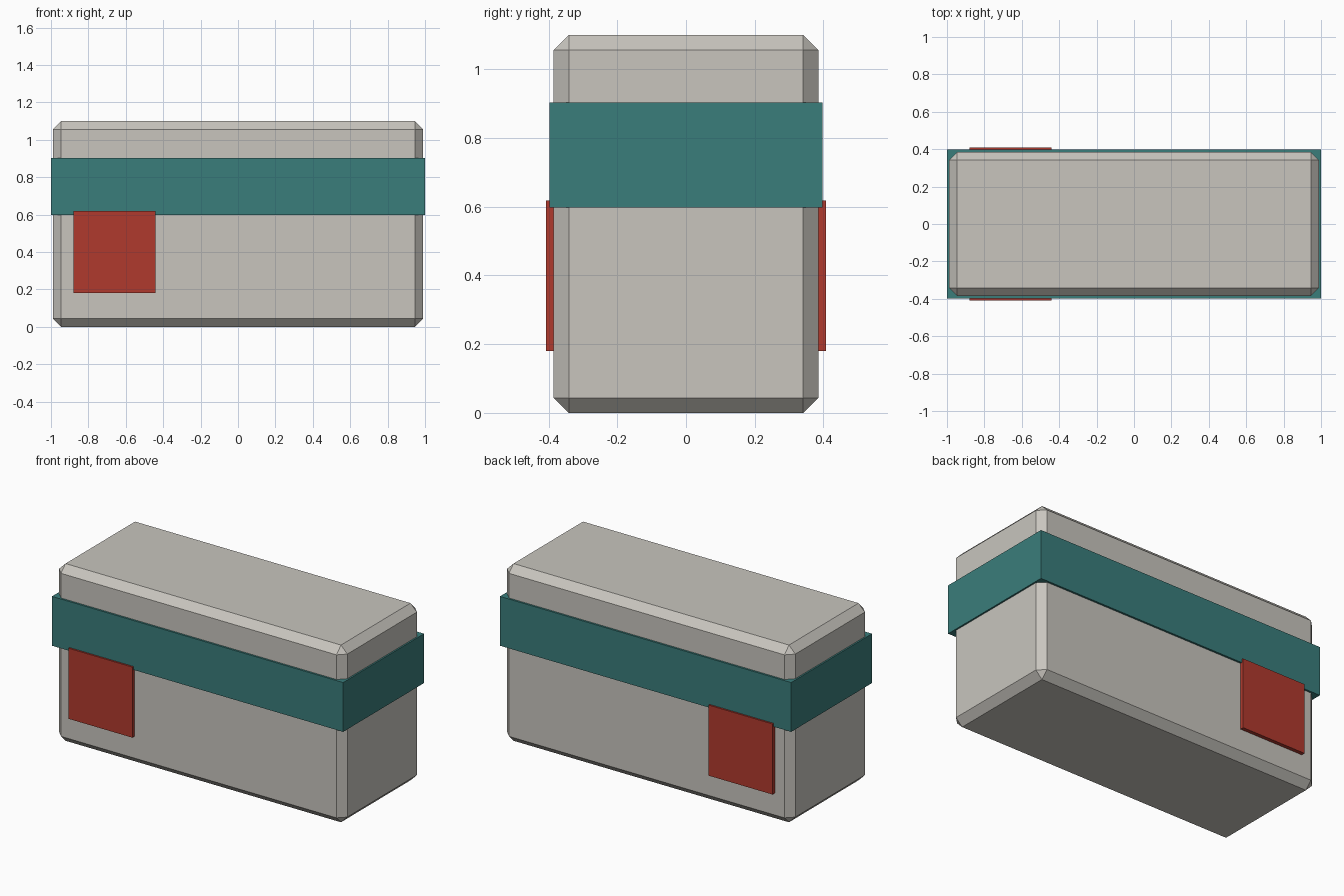
import bpy

old = bpy.data.objects.get("Cube")
if old:
    bpy.data.objects.remove(old, do_unlink=True)


def material(name, rgb):
    mat = bpy.data.materials.new(name)
    mat.use_nodes = True
    mat.diffuse_color = (*rgb, 1)
    bsdf = next(n for n in mat.node_tree.nodes if n.type == "BSDF_PRINCIPLED")
    bsdf.inputs["Base Color"].default_value = (*rgb, 1)
    return mat


def box(name, low, high, mat, bevel=0):
    """Box between two corners, with optional flat chamfers."""
    centre = [(a + b) / 2 for a, b in zip(low, high)]
    bpy.ops.mesh.primitive_cube_add(size=1, location=centre)
    obj = bpy.context.object
    obj.name = name
    obj.scale = [b - a for a, b in zip(low, high)]
    bpy.ops.object.transform_apply(location=False, rotation=False, scale=True)
    obj.data.materials.append(mat)
    if bevel:
        mod = obj.modifiers.new("Chamfer", "BEVEL")
        mod.width = bevel
        mod.segments = 1
    return obj


beige = material("warm grey", (0.578, 0.558, 0.515))
teal = material("teal", (0.042, 0.205, 0.198))
red = material("brick red", (0.434, 0.042, 0.027))

# Chamfered body
box("body", (-0.99, -0.385, 0), (0.99, 0.385, 1.1), beige, bevel=0.044)

# Band wrapped around the upper body
box("band", (-1, -0.397, 0.597), (1, 0.397, 0.903), teal)

# Square plates on the front and back
for name, side in (("front_plate", -1), ("back_plate", 1)):
    inner, outer = sorted((side * 0.37, side * 0.408))
    box(name, (-0.88, inner, 0.18), (-0.44, outer, 0.618), red)
